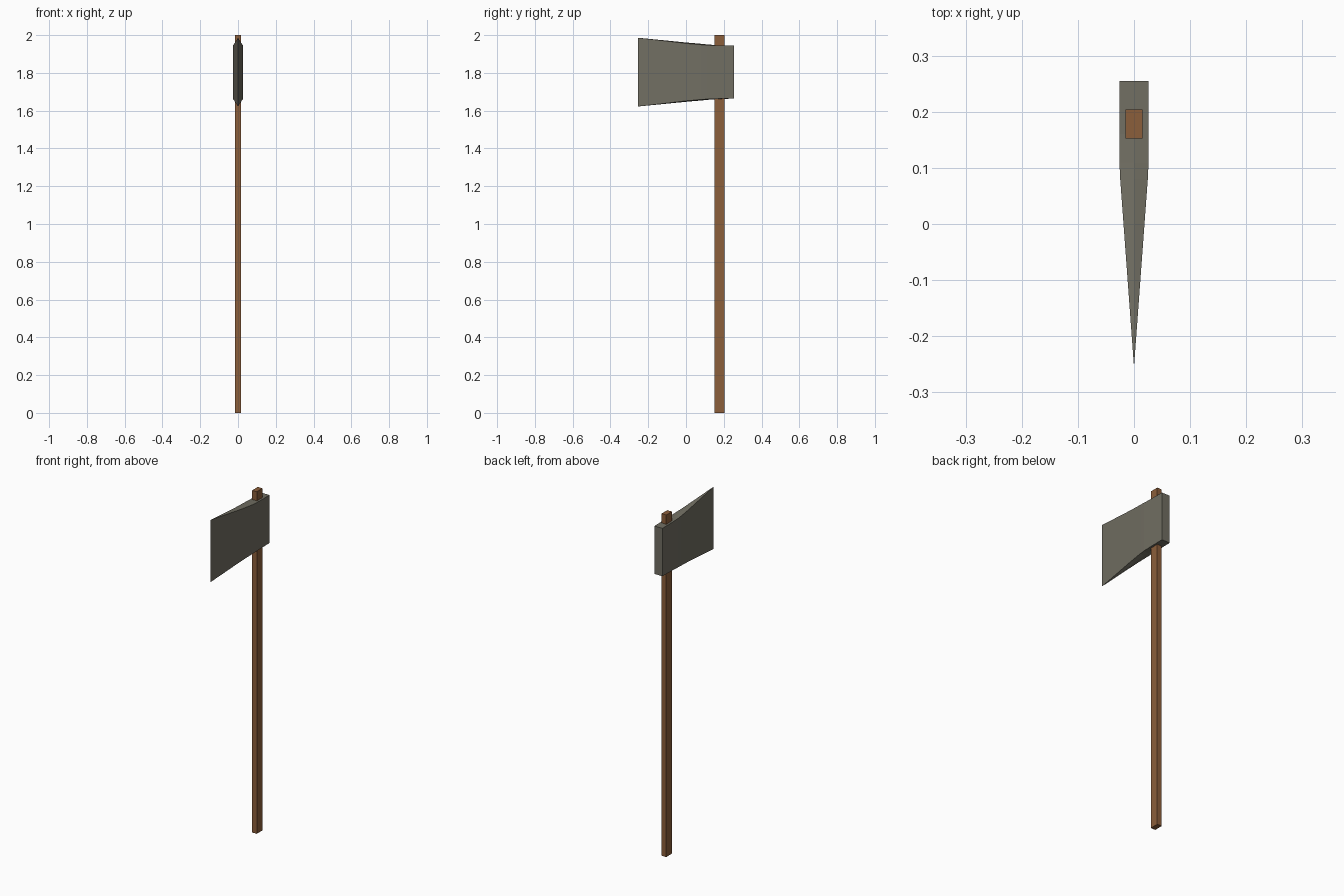
import bpy, bmesh

cube = bpy.data.objects.get("Cube")
if cube:
    bpy.data.objects.remove(cube, do_unlink=True)


def material(name, rgb):
    m = bpy.data.materials.new(name)
    m.use_nodes = True
    m.diffuse_color = (*rgb, 1)
    m.node_tree.nodes["Principled BSDF"].inputs["Base Color"].default_value = (*rgb, 1)
    return m


def add_object(name, bm, mat):
    bmesh.ops.recalc_face_normals(bm, faces=bm.faces)
    mesh = bpy.data.meshes.new(name)
    bm.to_mesh(mesh)
    bm.free()
    mesh.materials.append(mat)
    obj = bpy.data.objects.new(name, mesh)
    bpy.context.collection.objects.link(obj)
    return obj


wood = material("brown wood", (0.26, 0.112, 0.043))
steel = material("grey steel", (0.165, 0.157, 0.123))

# Handle: a long square-cut bar through the head
bm = bmesh.new()
bmesh.ops.create_cube(bm, size=1)
for v in bm.verts:
    v.co = (v.co.x * 0.03, v.co.y * 0.052 + 0.178, v.co.z * 2 + 1)
add_object("handle", bm, wood)

# Head: sections from the square back to the cutting edge
# each is y, half thickness, half height at the sides, half height at the ridge
MID = 1.804
sections = [(0.255, 0.026, 0.14, 0.14), (0.16, 0.026, 0.141, 0.143),
            (0.11, 0.026, 0.143, 0.147), (0.08, 0.0246, 0.145, 0.150),
            (0.0, 0.0187, 0.152, 0.157)]
bm = bmesh.new()
rings = []
for y, w, h, r in sections:
    outline = [(-w, -h), (0, -r), (w, -h), (w, h), (0, r), (-w, h)]
    rings.append([bm.verts.new((x, y, MID + z)) for x, z in outline])
# the edge ring collapses to a single vertical line
low, high = (bm.verts.new((0, -0.255, MID + s * 0.182)) for s in (-1, 1))
rings.append([low] * 3 + [high] * 3)
bm.faces.new(rings[0])
for a, b in zip(rings, rings[1:]):
    for i in range(6):
        j = (i + 1) % 6
        corners = list(dict.fromkeys([a[i], a[j], b[j], b[i]]))
        bm.faces.new(corners)
add_object("axe_head", bm, steel)
